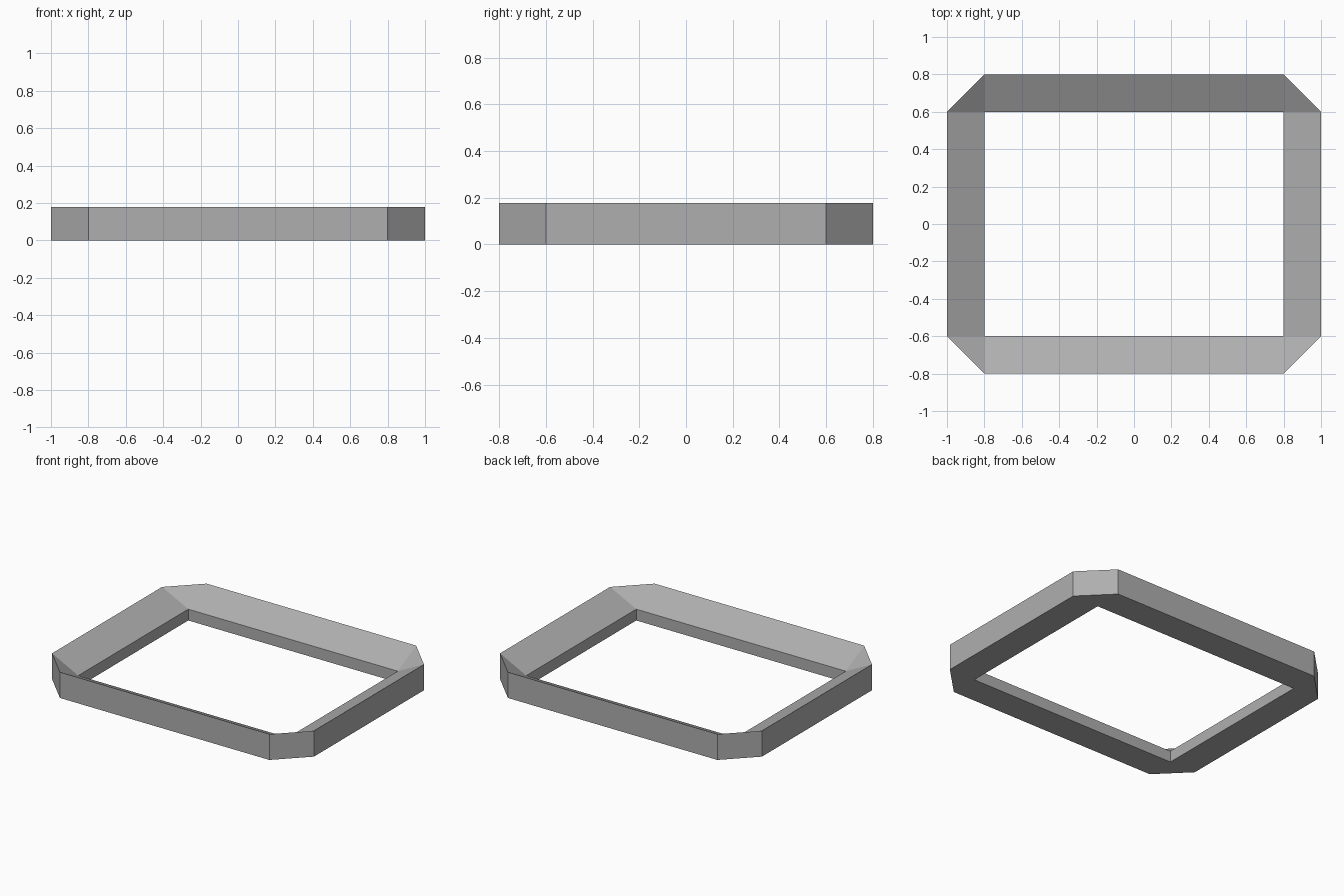
import bpy
import bmesh

cube = bpy.data.objects.get("Cube")
if cube:
    bpy.data.objects.remove(cube, do_unlink=True)

# Frame dimensions
INNER_X, INNER_Y = 0.8, 0.6
WIDTH = 0.2
OUTER_HEIGHT, INNER_HEIGHT = 0.178, 0.078

grey = bpy.data.materials.new("plain grey")
grey.use_nodes = True
colour = (0.43, 0.43, 0.43, 1)
grey.diffuse_color = colour
grey.node_tree.nodes["Principled BSDF"].inputs["Base Color"].default_value = colour

# Outer outline with cut corners; each point is paired with its inner corner
outer, inner = [], []
for sx, sy in ((1, 1), (-1, 1), (-1, -1), (1, -1)):
    corner = (sx * INNER_X, sy * INNER_Y)
    ends = [(sx * (INNER_X + WIDTH), corner[1]),
            (corner[0], sy * (INNER_Y + WIDTH))]
    if sx * sy < 0:
        ends.reverse()
    outer += ends
    inner += [corner, corner]

# Cross-section loops: outer bottom, outer top, inner top, inner bottom
bm = bmesh.new()
section = ((outer, 0), (outer, OUTER_HEIGHT), (inner, INNER_HEIGHT), (inner, 0))
rings = [[bm.verts.new((x, y, z)) for x, y in outline] for outline, z in section]

# Bridge the loops, then weld paired inner corners into triangular facets
for k, ring in enumerate(rings):
    following = rings[(k + 1) % len(rings)]
    for i in range(len(ring)):
        j = (i + 1) % len(ring)
        bm.faces.new((ring[i], ring[j], following[j], following[i]))
bmesh.ops.remove_doubles(bm, verts=bm.verts[:], dist=0.0001)
bmesh.ops.recalc_face_normals(bm, faces=bm.faces[:])

mesh = bpy.data.meshes.new("sloped_frame")
bm.to_mesh(mesh)
bm.free()
mesh.materials.append(grey)
frame = bpy.data.objects.new("sloped_frame", mesh)
bpy.context.collection.objects.link(frame)
